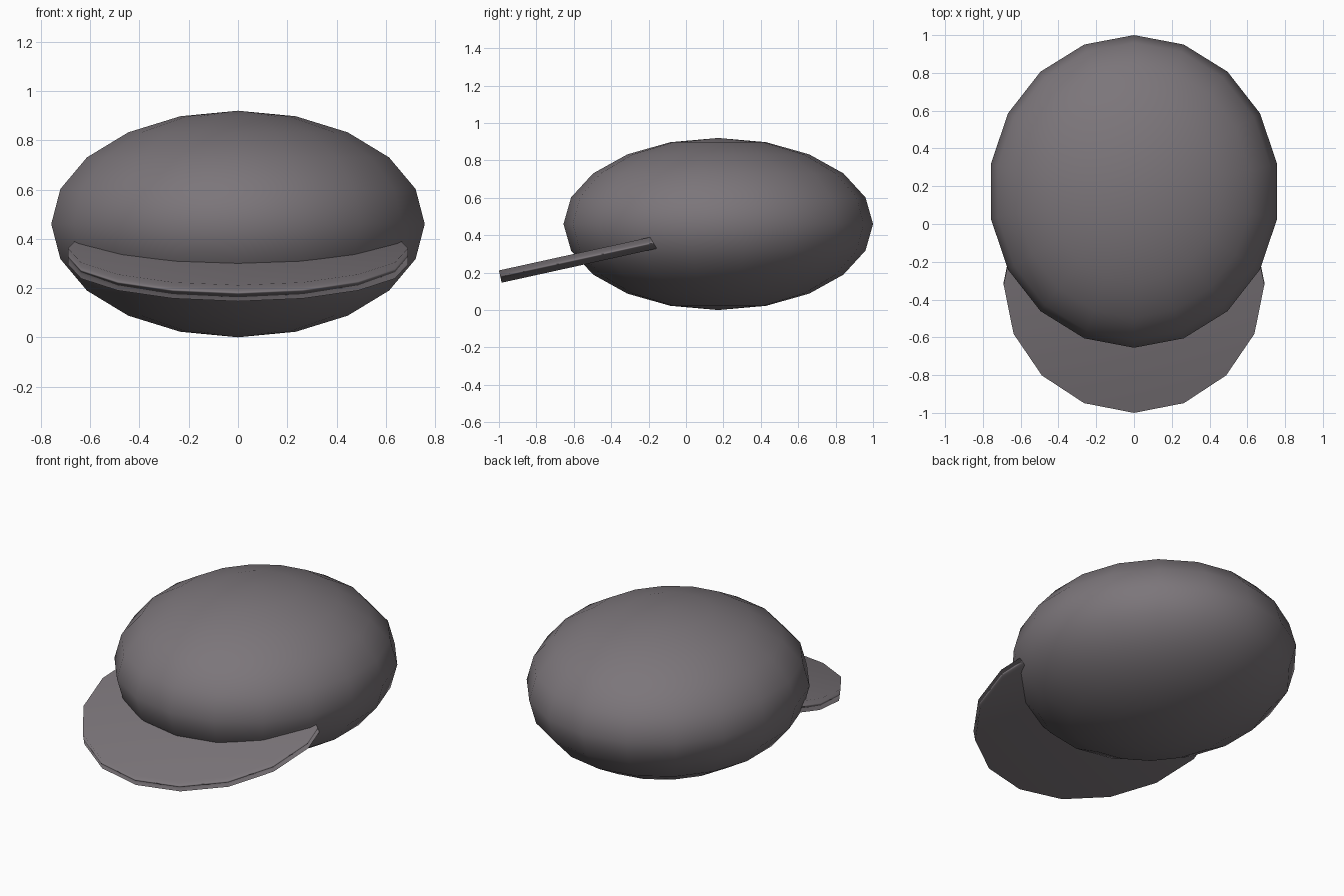
import bpy
import math

# Remove the default cube
cube = bpy.data.objects.get("Cube")
if cube:
    bpy.data.objects.remove(cube, do_unlink=True)

# Warm grey cloth used for the whole cap
COLOR = (0.2, 0.18, 0.195, 1.0)
cloth = bpy.data.materials.new("warm_grey")
cloth.use_nodes = True
cloth.diffuse_color = COLOR
cloth.node_tree.nodes["Principled BSDF"].inputs["Base Color"].default_value = COLOR


def finish(name, scale):
    """Name, size, colour and smooth the newly added primitive."""
    obj = bpy.context.object
    obj.name = name
    obj.scale = scale
    obj.data.materials.append(cloth)
    bpy.ops.object.shade_smooth()
    return obj


# Crown: a squashed ball
bpy.ops.mesh.primitive_uv_sphere_add(segments=18, ring_count=10, radius=1,
                                     location=(0, 0.1725, 0.46))
finish("cap_crown", (0.77, 0.8275, 0.46))

# Brim: a thin disc tilted down to the front, its back half inside the crown
bpy.ops.mesh.primitive_cylinder_add(vertices=16, radius=1, depth=1,
                                    location=(0, -0.315, 0.328),
                                    rotation=(math.radians(12.4), 0, 0))
finish("cap_brim", (0.69, 0.694, 0.067))
